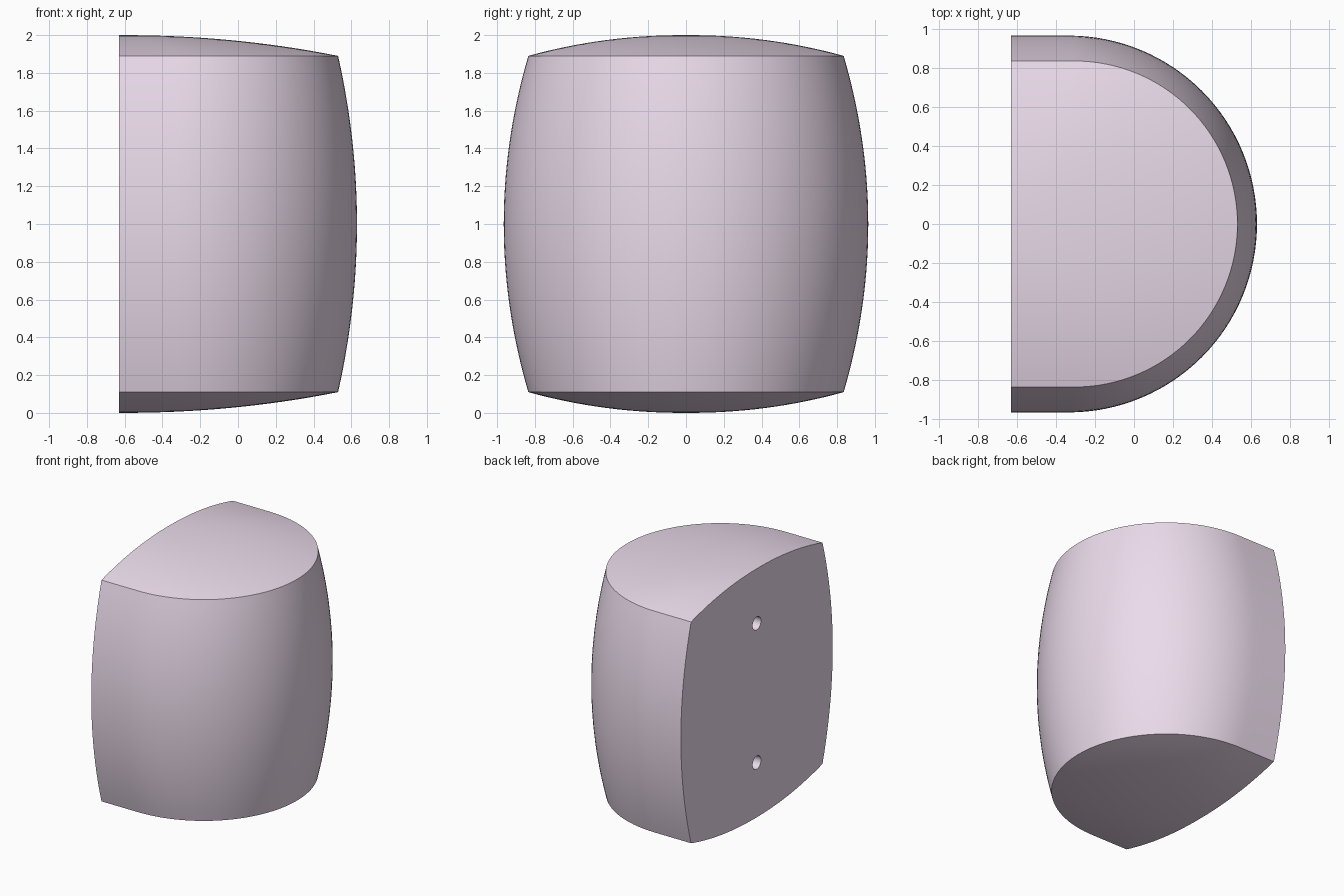
import bpy, bmesh, math

if "Cube" in bpy.data.objects:
    bpy.data.objects.remove(bpy.data.objects["Cube"])

BACK = -0.63           # x of the flat back
RIM_LO, RIM_HI = 0.11, 1.89
ARC, STRAIGHT, LEVELS, CAP = 64, 4, 28, 16


def outline(f):
    """D-shaped section from one back corner to the other; f is the bulge, 0 at rim to 1 at middle."""
    r = 0.835 + 0.13 * f
    cx = 0.53 + 0.10 * f - r
    pts = [(BACK + (cx - BACK) * i / STRAIGHT, -r) for i in range(STRAIGHT)]
    for i in range(ARC + 1):
        a = -math.pi / 2 + math.pi * i / ARC
        pts.append((cx + r * math.cos(a), r * math.sin(a)))
    return pts + [(x, -y) for x, y in reversed(pts[:STRAIGHT])]


def bridge(bm, lower, upper):
    for i in range(len(lower) - 1):
        bm.faces.new((lower[i], lower[i + 1], upper[i + 1], upper[i]))


bm = bmesh.new()
rings = []

# bulging side wall
for k in range(LEVELS + 1):
    s = -1 + 2 * k / LEVELS
    z = 1 + s * (RIM_HI - 1)
    rings.append([bm.verts.new((x, y, z)) for x, y in outline(1 - s * s)])
for lo, hi in zip(rings, rings[1:]):
    bridge(bm, lo, hi)

# domed bottom and top, shrinking to a peak on the back plane
back_loop = [r[0] for r in rings]
other_side = [r[-1] for r in rings]
rim = outline(0)
domes = []
for sign, prev in ((-1, rings[0]), (1, rings[-1])):
    left, right = [], []
    for k in range(1, CAP):
        t = 1 - k / CAP
        z = 1 + sign * (0.89 + 0.11 * (1 - t ** 2.1))
        ring = [bm.verts.new((BACK + (x - BACK) * t, y * t, z)) for x, y in rim]
        bridge(bm, prev, ring)
        left.append(ring[0])
        right.append(ring[-1])
        prev = ring
    peak = bm.verts.new((BACK, 0, 1 + sign))
    for a, b in zip(prev, prev[1:]):
        bm.faces.new((a, b, peak))
    domes.append((left, peak, right))

# flat back
(bl, bp, br), (tl, tp, tr) = domes
bm.faces.new(back_loop + tl + [tp] + tr[::-1] + other_side[::-1] + br + [bp] + bl[::-1])
bmesh.ops.recalc_face_normals(bm, faces=bm.faces[:])
mesh = bpy.data.meshes.new("body")
bm.to_mesh(mesh)
bm.free()
body = bpy.data.objects.new("body", mesh)
bpy.context.collection.objects.link(body)

# two mounting holes in the back
for z in (0.44, 1.56):
    bpy.ops.mesh.primitive_cylinder_add(vertices=32, radius=0.053, depth=0.5,
                                        location=(BACK, 0, z), rotation=(0, math.pi / 2, 0))
    cutter = bpy.context.object
    cutter.name = "hole_cutter"
    cutter.hide_render = True
    mod = body.modifiers.new("hole", 'BOOLEAN')
    mod.operation, mod.solver, mod.object = 'DIFFERENCE', 'EXACT', cutter
    bpy.context.view_layer.objects.active = body
    bpy.ops.object.modifier_apply(modifier=mod.name)
    bpy.data.objects.remove(cutter)

# lilac finish, smooth with crisp rims
mat = bpy.data.materials.new("lilac")
mat.diffuse_color = (0.83, 0.71, 0.83, 1)
mat.use_nodes = True
mat.node_tree.nodes["Principled BSDF"].inputs["Base Color"].default_value = mat.diffuse_color
body.data.materials.clear()
body.data.materials.append(mat)
bpy.ops.object.select_all(action='DESELECT')
body.select_set(True)
bpy.context.view_layer.objects.active = body
bpy.ops.object.shade_smooth_by_angle(angle=math.radians(30))
